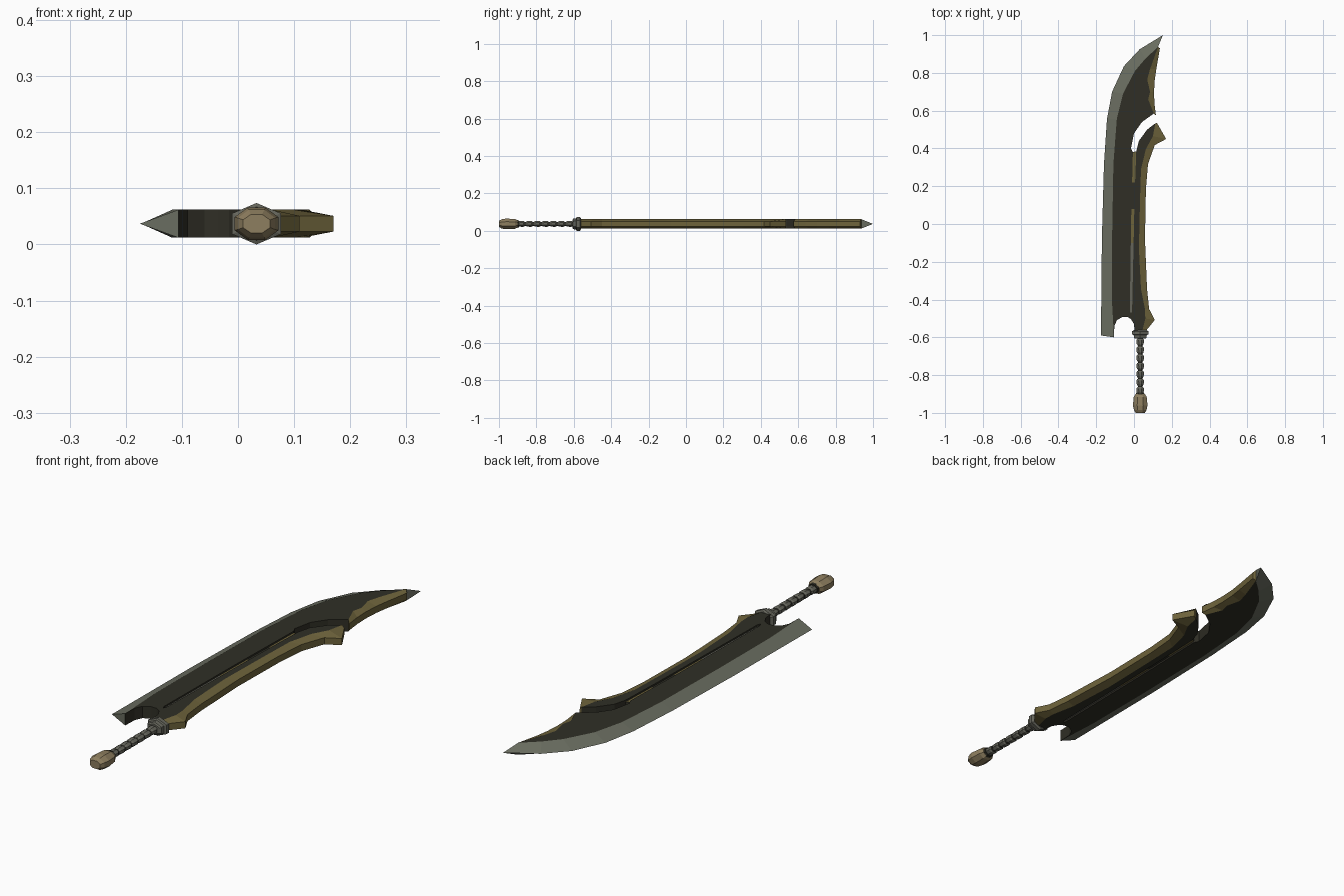
import bpy, bmesh, math

cube = bpy.data.objects.get("Cube")
if cube:
    bpy.data.objects.remove(cube)

ZC = 0.037      # height of the sword's middle plane
FLAT = 0.025    # half thickness of the blade
BACK = 0.014    # half thickness at the gilded back
GROOVE = 0.018  # half thickness inside the groove
AXIS = 0.033    # x of the handle axis


def material(name, rgb):
    m = bpy.data.materials.new(name)
    m.use_nodes = True
    m.diffuse_color = (*rgb, 1)
    m.node_tree.nodes["Principled BSDF"].inputs["Base Color"].default_value = (*rgb, 1)
    return m


DARK, STEEL, GOLD, GRIP, TAN = range(5)
MATS = [material("dark iron", (0.029, 0.028, 0.019)),
        material("edge steel", (0.14, 0.15, 0.115)),
        material("old gold", (0.155, 0.125, 0.044)),
        material("grip grey", (0.13, 0.13, 0.105)),
        material("pommel tan", (0.27, 0.21, 0.115))]


def finish(bm, name):
    bmesh.ops.remove_doubles(bm, verts=bm.verts, dist=0.0002)
    bmesh.ops.triangulate(bm, faces=[f for f in bm.faces if len(f.verts) > 4])
    bmesh.ops.recalc_face_normals(bm, faces=bm.faces)
    me = bpy.data.meshes.new(name)
    bm.to_mesh(me)
    bm.free()
    for m in MATS:
        me.materials.append(m)
    ob = bpy.data.objects.new(name, me)
    bpy.context.collection.objects.link(ob)
    return ob


# ---- blade helpers: points are (x, y), heights are offsets from the middle plane
blade = bmesh.new()


def face(pts, mat):
    f = blade.faces.new([blade.verts.new((x, y, ZC + h)) for x, y, h in pts])
    f.material_index = mat


def plate(outline, h, mat):
    for s in (1, -1):
        face([(x, y, s * h) for x, y in outline], mat)


def wall(path, h, mat):
    for a, b in zip(path, path[1:]):
        face([(*a, h), (*b, h), (*b, -h), (*a, -h)], mat)


def bevel(inner, outer, h, mat):
    """Sloping band from the flat to the rim, on both sides, with closed ends."""
    for s in (1, -1):
        for i in range(len(inner) - 1):
            face([(*inner[i], s * FLAT), (*inner[i + 1], s * FLAT),
                  (*outer[i + 1], s * h), (*outer[i], s * h)], mat)
    for i in (0, -1):
        rim = [(*outer[i], h), (*outer[i], -h)] if h else [(*outer[i], 0)]
        face([(*inner[i], FLAT), *rim, (*inner[i], -FLAT)], mat)
    if h:
        wall(outer, h, mat)


# cutting edge, from the heel to the tip
edge_out = [(-.175, -.59), (-.173, -.4), (-.17, -.08), (-.159, .317), (-.143, .556),
            (-.116, .70), (-.053, .836), (.03, .925), (.153, 1.0)]
edge_in = [(-.106, -.6), (-.117, -.4), (-.116, -.08), (-.109, .317), (-.091, .556),
           (-.058, .69), (.005, .81), (.06, .875), (.127, .937)]
bevel(edge_in, edge_out, 0, STEEL)

# gilded back above the slot
top_in = [(.127, .937), (.085, .82), (.07, .765), (.085, .70), (.075, .66), (.105, .585)]
top_out = [(.137, .93), (.118, .82), (.11, .765), (.106, .70), (.108, .64), (.116, .575)]
bevel(top_in, top_out, BACK, GOLD)

# gilded back below the slot, from the hook to the spur
low_in = [(.113, .533), (.10, .465), (.063, .397), (.037, .29), (.032, .13),
          (.026, -.13), (.037, -.344), (.058, -.45), (.06, -.50), (.045, -.56)]
low_out = [(.122, .534), (.17, .45), (.11, .418), (.074, .317), (.063, .185),
           (.058, -.08), (.069, -.344), (.08, -.45), (.11, -.508), (.063, -.566)]
bevel(low_in, low_out, BACK, GOLD)

# dark body halves on either side of the groove
slot_left = [top_in[-1], (.042, .54), (0, .48), (-.016, .40), (-.006, .38)]
slot_right = [(.012, .385), (.026, .44), (.07, .50), low_in[0]]
groove_left = [slot_left[-1], (-.01, .22), (-.014, .08), (-.017, -.1), (-.022, -.46)]
groove_right = [slot_right[0], (.006, .22), (.002, .08), (-.002, -.1), (-.010, -.46)]
joint = (-.016, -.475)
notch_left = [(-.016, -.503), (-.035, -.492), (-.06, -.492), (-.09, -.508),
              (-.104, -.54), edge_in[0]]
notch_right = [notch_left[0], (0, -.53), (.004, -.575), (.045, -.575), low_in[-1]]

plate(edge_in + top_in[1:] + slot_left[1:] + groove_left[1:] + [joint] + notch_left[:-1],
      FLAT, DARK)
plate(groove_right + [joint] + notch_right + low_in[-2::-1] + slot_right[:0:-1], FLAT, DARK)
for path in (slot_left, slot_right, notch_left, notch_right):
    wall(path, FLAT, DARK)

# sunken groove with worn gilding above and bare steel below
left, right = groove_left + [joint], groove_right + [joint]
for i, mat in enumerate((GOLD, DARK, GOLD, GRIP)):
    plate([left[i], left[i + 1], right[i + 1], right[i]], GROOVE, mat)
plate([left[-2], joint, right[-2]], GROOVE, GRIP)
for side in (left, right):
    for a, b in zip(side, side[1:]):
        for s in (1, -1):
            face([(*a, s * FLAT), (*b, s * FLAT), (*b, s * GROOVE), (*a, s * GROOVE)], DARK)
wall([left[0], right[0]], GROOVE, DARK)
finish(blade, "blade")


# ---- handle parts: rings along y, each (y, half width, half height)
def turned(name, rings, sides, start, mat):
    bm = bmesh.new()
    loops = []
    for y, rx, rz in rings:
        angles = [start + math.tau * k / sides for k in range(sides)]
        loops.append([bm.verts.new((AXIS + rx * math.cos(a), y, ZC + rz * math.sin(a)))
                      for a in angles])
    for a, b in zip(loops, loops[1:]):
        for k in range(sides):
            j = (k + 1) % sides
            bm.faces.new((a[k], a[j], b[j], b[k]))
    bm.faces.new(loops[0])
    bm.faces.new(loops[-1])
    for f in bm.faces:
        f.material_index = mat
    return finish(bm, name)


UP = math.pi / 2
turned("guard", [(-.562, .04, .03), (-.568, .05, .037), (-.585, .05, .037), (-.588, .04, .03),
                 (-.603, .038, .028), (-.607, .03, .022)], 6, UP, GRIP)
turned("grip_core", [(-.60, .014, .012), (-.91, .014, .012)], 8, UP / 4, DARK)

# wrapped grip segments
COUNT = 7
STEP = 0.3 / COUNT
for n in range(COUNT):
    y = -.606 - n * STEP
    turned(f"grip_wrap_{n + 1}", [(y, .016, .013), (y - .007, .021, .017),
                                  (y - .028, .020, .016), (y - .037, .015, .012)],
           8, UP / 4, GRIP)

turned("pommel_collar", [(-.893, .022, .02), (-.905, .026, .023)], 8, UP / 4, DARK)
turned("pommel", [(-.90, .027, .021), (-.915, .037, .028), (-.96, .042, .031),
                  (-.985, .036, .027), (-1.0, .026, .018)], 8, UP / 4, TAN)
